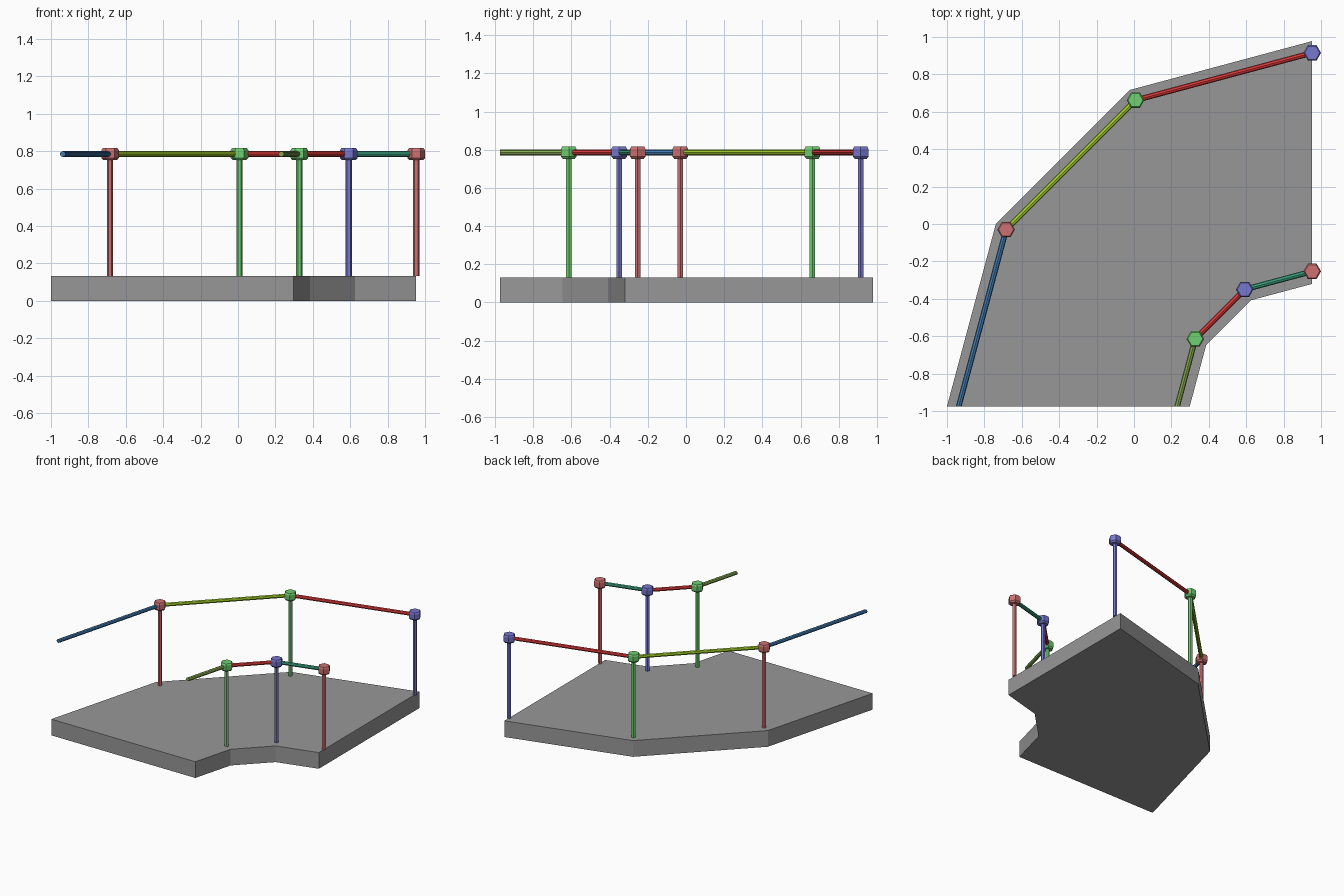
import bpy, bmesh, math

if "Cube" in bpy.data.objects:
    bpy.data.objects.remove(bpy.data.objects["Cube"])

CX, CY = 0.953, -0.975           # corner the quarter bend turns around
ANGLES = [math.radians(a) for a in (90, 120, 150, 180)]
SLAB_TOP, RAIL_Z = 0.132, 0.785


def material(name, r, g, b):
    m = bpy.data.materials.new(name)
    m.diffuse_color = (*[(c / 255) ** 2.2 for c in (r, g, b)], 1)
    m.use_nodes = True
    m.node_tree.nodes["Principled BSDF"].inputs["Base Color"].default_value = m.diffuse_color
    return m


MAT = {
    "slab": material("grey", 150, 150, 150),
    "red": material("dusty red", 203, 112, 112),
    "green": material("leaf green", 112, 205, 112),
    "blue": material("violet blue", 118, 118, 205),
    "rail_blue": material("steel blue", 66, 122, 175),
    "rail_lime": material("lime", 160, 205, 45),
    "rail_red": material("bright red", 220, 60, 60),
    "rail_olive": material("olive", 130, 165, 80),
    "rail_teal": material("teal", 62, 160, 125),
}


def polar(radius, angle, z):
    return (CX + radius * math.cos(angle), CY + radius * math.sin(angle), z)


def loft(name, rings, mat, smooth=False):
    """Closed solid through rings of equal point count."""
    bm = bmesh.new()
    vs = [[bm.verts.new(p) for p in ring] for ring in rings]
    n = len(vs[0])
    for a, b in zip(vs, vs[1:]):
        for i in range(n):
            j = (i + 1) % n
            f = bm.faces.new((a[i], a[j], b[j], b[i]))
            f.smooth = smooth
    bm.faces.new(vs[0])
    bm.faces.new(vs[-1])
    bmesh.ops.recalc_face_normals(bm, faces=bm.faces)
    me = bpy.data.meshes.new(name)
    bm.to_mesh(me)
    bm.free()
    me.materials.append(MAT[mat])
    ob = bpy.data.objects.new(name, me)
    bpy.context.collection.objects.link(ob)
    return ob


def hexagon(x, y, z, r):
    return [(x + r * math.cos(k * math.pi / 3), y + r * math.sin(k * math.pi / 3), z)
            for k in range(6)]


def post(name, radius, angle, mat):
    x, y, _ = polar(radius, angle, 0)
    loft(name, [hexagon(x, y, SLAB_TOP, 0.0165), hexagon(x, y, RAIL_Z, 0.0165)], mat)
    # hexagonal cap with slightly bevelled rims
    loft(name + "_cap", [hexagon(x, y, z, r) for z, r in
                         ((0.752, 0.036), (0.764, 0.047), (0.805, 0.047), (0.816, 0.040))], mat)


def rail(name, radius, a, b, mat):
    # mitred tube: its end rings lie in the radial planes
    rings = []
    for ang in (a, b):
        rings.append([polar(radius + 0.0155 * math.cos(t), ang, RAIL_Z + 0.015 * math.sin(t))
                      for t in (k * math.pi / 4 for k in range(8))])
    loft(name, rings, mat)


# Floor slab: quarter ring in three straight segments
outline = [(1.953, a) for a in ANGLES] + [(0.655, a) for a in reversed(ANGLES)]
loft("floor_slab", [[polar(r, a, z) for r, a in outline] for z in (0, SLAB_TOP)], "slab")

# Railings along the outer and inner edges
SIDES = (
    ("outer", 1.89, ("blue", "green", "red"), ("rail_red", "rail_lime", "rail_blue")),
    ("inner", 0.722, ("red", "blue", "green"), ("rail_teal", "rail_red", "rail_olive")),
)
for side, radius, posts, rails in SIDES:
    for i in range(3):
        post(f"{side}_post_{i + 1}", radius, ANGLES[i], posts[i])
        rail(f"{side}_rail_{i + 1}", radius, ANGLES[i], ANGLES[i + 1], rails[i])
